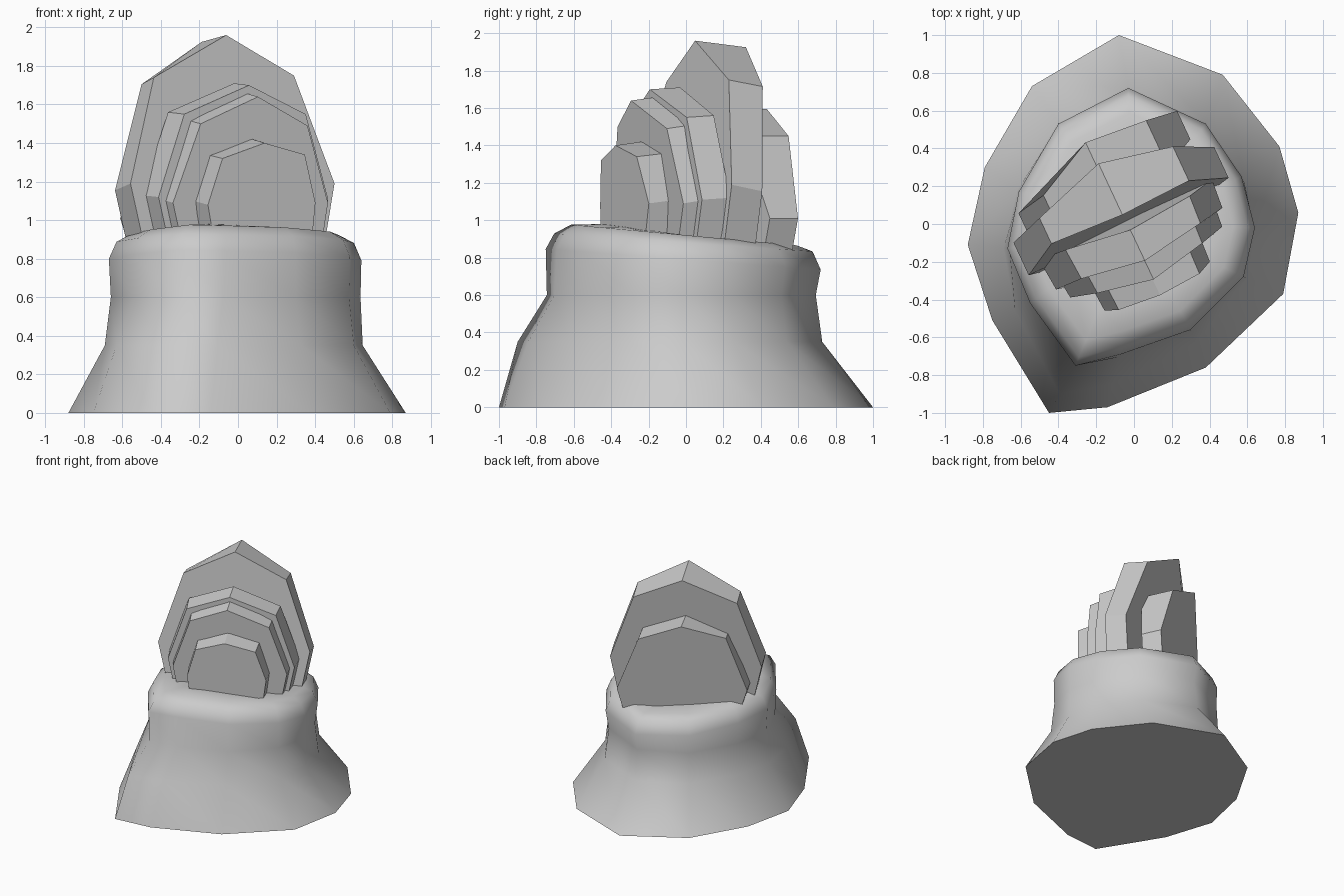
import bpy, bmesh, math, random

if "Cube" in bpy.data.objects:
    bpy.data.objects.remove(bpy.data.objects["Cube"])
random.seed(4)
A = math.radians(25)          # heading of the stacked slabs
C, S = math.cos(A), math.sin(A)


def loft(name, rings):
    """Skin a list of closed rings and cap both ends."""
    bm = bmesh.new()
    vs = [[bm.verts.new(p) for p in r] for r in rings]
    n = len(rings[0])
    for a, b in zip(vs, vs[1:]):
        for i in range(n):
            j = (i + 1) % n
            bm.faces.new((a[i], a[j], b[j], b[i]))
    bm.faces.new(vs[0])
    bm.faces.new(vs[-1])
    bmesh.ops.recalc_face_normals(bm, faces=bm.faces)
    me = bpy.data.meshes.new(name)
    bm.to_mesh(me)
    bm.free()
    ob = bpy.data.objects.new(name, me)
    bpy.context.collection.objects.link(ob)
    return ob


# Flared rock base: foot outline blending into a rim outline
foot = [(-.08, 1), (.47, .79), (.77, .41), (.87, .06), (.79, -.37), (.38, -.76),
        (-.14, -.97), (-.45, -1), (-.75, -.51), (-.88, -.11), (-.79, .30), (-.54, .73)]
rim = [(-.03, .72), (.38, .53), (.57, .25), (.64, -.02), (.58, -.28), (.30, -.56),
       (-.07, -.69), (-.31, -.75), (-.55, -.42), (-.67, -.13), (-.61, .17), (-.40, .53)]
flare = [.03, .03, .03, .03, .1, .35, .55, .6, .4, .1, .05, .03]


def ring(z, tilt, blend, scale=1, jitter=0):
    """blend 0 = rim outline, 1 = partly flared; foot ring is separate"""
    out = []
    for (fx, fy), (rx, ry), k in zip(foot, rim, flare):
        d = scale * (1 + random.uniform(-jitter, jitter))
        x, y = rx + (fx - rx) * k * blend, ry + (fy - ry) * k * blend
        out.append((x * d, y * d, z - tilt * y))
    return out


base = loft("rock_base", [
    [(x, y, 0) for x, y in foot],
    ring(.35, 0, 1),
    ring(.60, 0, .15, .975, .02),
    ring(.79, .075, 0, 1.0),
    ring(.88, .065, 0, .94),
    ring(.92, .075, 0, .82),
    ring(.92, .08, 0, .6),
])
bpy.context.view_layer.objects.active = base
base.select_set(True)
bpy.ops.object.shade_smooth_by_angle(angle=math.radians(75))
base.select_set(False)


# Upright slabs: outline points (u, z, front v, back v), foot sunk into the rock
def slab(name, pts, drop=0.0, spread=1.0):
    l, r = pts[0], pts[-1]
    pts = ([(l[0] * .83, .72, l[2] - .02, l[3] - .02)] + pts
           + [(r[0] * .83, .72, r[2] - .02, r[3] - .02)])
    place = lambda u, v, z: (u * C - v * S, u * S + v * C, z)
    return loft(name, [[place(u, f, z) for u, z, f, b in pts],
                       [place(u * spread, b, z + drop) for u, z, f, b in pts]])


slab("tall_slab", [(-.62, 1.19, -.01, .18), (-.44, 1.74, .09, .24), (-.035, 1.96, .07, .37),
                   (.36, 1.75, .085, .285), (.557, 1.19, .01, .19)], -.035)
slab("rear_slab", [(-.53, 1.01, .15, .31), (-.37, 1.45, .18, .34), (-.05, 1.595, .2, .50),
                   (.29, 1.45, .2, .47), (.46, 1.01, .28, .446)])
slab("front_slab_large", [(-.52, 1.12, -.14, .04), (-.375, 1.55, -.145, .03),
                          (-.03, 1.70, -.20, -.02), (.32, 1.55, -.145, .01),
                          (.46, 1.11, -.12, .04)], .01, 1.03)
slab("front_slab_medium", [(-.47, 1.09, -.21, -.08), (-.33, 1.50, -.25, -.10),
                           (-.03, 1.64, -.31, -.15), (.284, 1.49, -.245, -.10),
                           (.417, 1.09, -.21, -.08)], .02, 1.03)
slab("front_slab_small", [(-.335, 1.08, -.35, -.19), (-.265, 1.32, -.378, -.2),
                          (-.034, 1.40, -.40, -.25), (.203, 1.34, -.385, -.2),
                          (.28, 1.09, -.35, -.19)], .02, 1.03)
